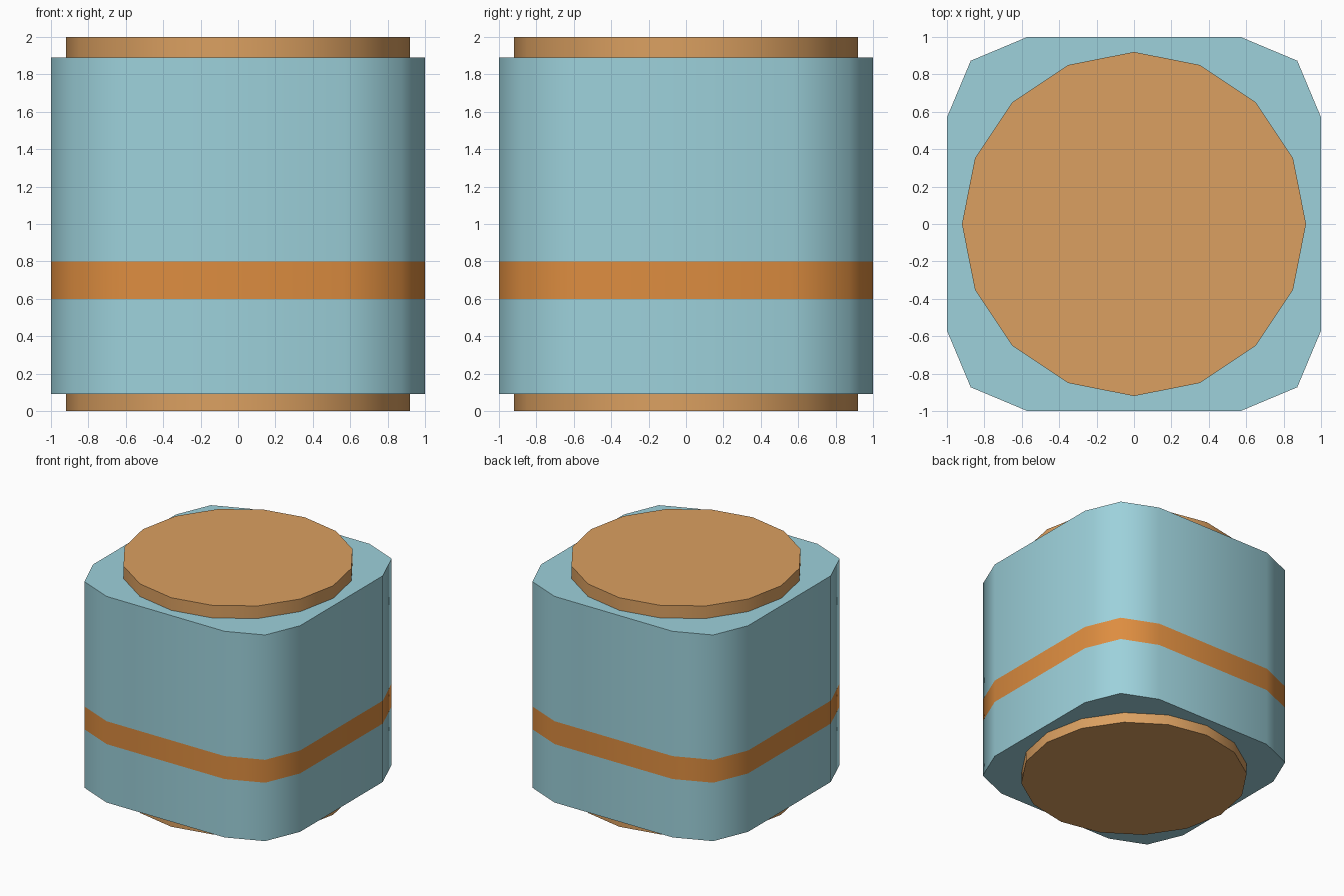
import bpy, bmesh, math

if "Cube" in bpy.data.objects:
    bpy.data.objects.remove(bpy.data.objects["Cube"])


def material(name, rgb):
    m = bpy.data.materials.new(name)
    m.diffuse_color = (*rgb, 1)
    m.use_nodes = True
    m.node_tree.nodes["Principled BSDF"].inputs["Base Color"].default_value = m.diffuse_color
    return m


TEAL = material("pale teal", (0.337, 0.638, 0.708))
ORANGE = material("orange band", (0.723, 0.266, 0.051))
TAN = material("tan", (0.708, 0.352, 0.119))


def prism(name, outline, levels, mats, cap_bottom=True, cap_top=True):
    """Stack copies of an outline at the given heights and skin them."""
    bm = bmesh.new()
    rings = [[bm.verts.new((x, y, z)) for x, y in outline] for z in levels]
    n = len(outline)
    for lo, hi in zip(rings, rings[1:]):
        for i in range(n):
            j = (i + 1) % n
            bm.faces.new((lo[i], lo[j], hi[j], hi[i]))
    bm.faces.new(rings[0][::-1])
    bm.faces.new(rings[-1])
    me = bpy.data.meshes.new(name)
    bm.to_mesh(me)
    bm.free()
    for m in mats:
        me.materials.append(m)
    ob = bpy.data.objects.new(name, me)
    bpy.context.collection.objects.link(ob)
    bpy.ops.object.select_all(action='DESELECT')
    ob.select_set(True)
    bpy.context.view_layer.objects.active = ob
    bpy.ops.object.shade_smooth_by_angle(angle=math.radians(60))
    return ob


# Body: square with two-segment bevelled corners, repeated by quarter turns
outline = []
corner = [(1, 0.57), (0.873, 0.873), (0.57, 1)]
for k in range(4):
    c, s = (1, 0, -1, 0)[k], (0, 1, 0, -1)[k]
    outline += [(c * x - s * y, s * x + c * y) for x, y in corner]
body = prism("body", outline, (0.09, 0.6, 0.8, 1.89), [TEAL, ORANGE])

# Painted band around the body
for p in body.data.polygons:
    if abs(p.normal.z) < 0.5 and 0.6 < p.center.z < 0.8:
        p.material_index = 1

# Round lid and foot
circle = [(0.92 * math.cos(i * math.tau / 16), 0.92 * math.sin(i * math.tau / 16))
          for i in range(16)]
prism("lid", circle, (1.88, 2.0), [TAN])
prism("foot", circle, (0.0, 0.10), [TAN])
